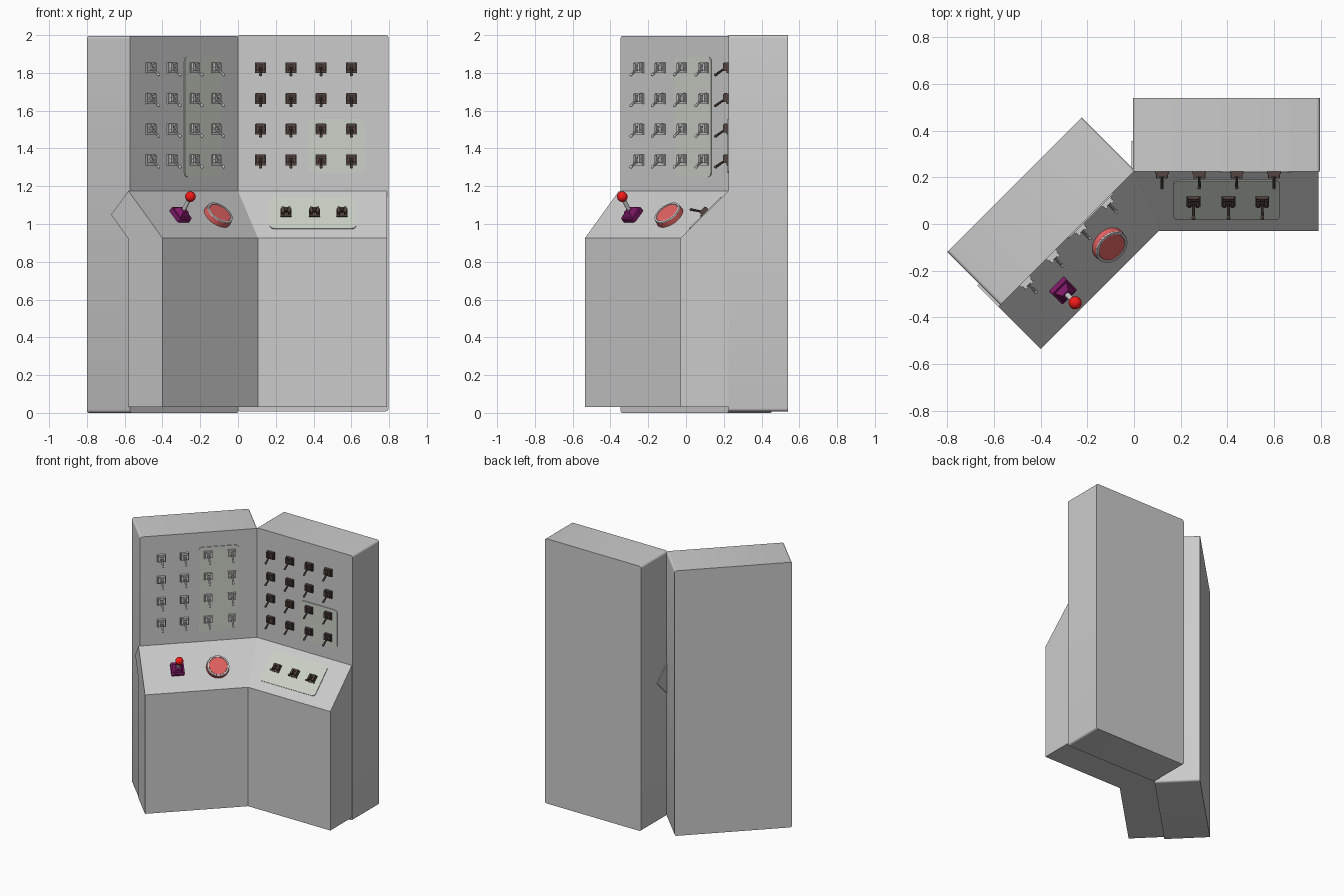
import bpy, bmesh, math
from mathutils import Matrix, Vector

if "Cube" in bpy.data.objects:
    bpy.data.objects.remove(bpy.data.objects["Cube"])

T = lambda x, y, z: Matrix.Translation((x, y, z))
RX = lambda a: Matrix.Rotation(a, 4, 'X')

# Unit frames: origin on the inner top-view corner of the cabinet front
RIGHT = T(0, 0.225, 0)
LEFT = T(0, 0.225, 0) @ Matrix.Rotation(math.radians(45), 4, 'Z')
SLOPE = math.atan2(0.25, 0.255)


def wall(unit, u, z):
    return unit @ T(u, 0, z) @ RX(math.pi / 2)


def desk(unit, u, s):
    return unit @ T(u, 0, 1.175) @ RX(SLOPE) @ T(0, -s, 0)


def material(name, rgb):
    m = bpy.data.materials.new(name)
    m.diffuse_color = (*rgb, 1)
    m.use_nodes = True
    m.node_tree.nodes["Principled BSDF"].inputs["Base Color"].default_value = m.diffuse_color
    return m


PANEL = material("pale_panel", (0.60, 0.64, 0.57))
METAL = material("light_metal", (0.72, 0.72, 0.72))
BROWN = material("dark_brown", (0.09, 0.06, 0.05))
PURPLE = material("purple", (0.22, 0.01, 0.14))
RED = material("red", (0.9, 0.01, 0.01))
ROSE = material("button_red", (0.75, 0.12, 0.12))


def box(bm, c, size, axis=None, r=0.0):
    """Box, optionally rounding the four edges that run along one axis."""
    vs = bmesh.ops.create_cube(bm, size=1, matrix=T(*c) @ Matrix.Diagonal((*size, 1)))['verts']
    if axis is not None:
        es = {e for v in vs for e in v.link_edges
              if abs((e.verts[0].co - e.verts[1].co)[axis]) > 1e-5}
        bmesh.ops.bevel(bm, geom=list(es), offset=r, segments=4, profile=0.5, affect='EDGES')


def rod(bm, a, b, r1, r2, n=16):
    a, b = Vector(a), Vector(b)
    rot = (b - a).to_track_quat('Z', 'Y').to_matrix().to_4x4()
    bmesh.ops.create_cone(bm, cap_ends=True, segments=n, radius1=r1, radius2=r2,
                          depth=(b - a).length, matrix=T(*((a + b) / 2)) @ rot)


def ball(bm, c, r, u=20, v=12):
    bmesh.ops.create_uvsphere(bm, u_segments=u, v_segments=v, radius=r, matrix=T(*c))


def mesh(name, build, mat=None):
    bm = bmesh.new()
    build(bm)
    bmesh.ops.recalc_face_normals(bm, faces=bm.faces)
    me = bpy.data.meshes.new(name)
    bm.to_mesh(me)
    bm.free()
    if mat:
        me.materials.append(mat)
    me.shade_smooth()
    me.set_sharp_from_angle(angle=math.radians(35))
    return me


def place(name, me, matrix):
    ob = bpy.data.objects.new(name, me)
    ob.matrix_world = matrix
    bpy.context.collection.objects.link(ob)
    return ob


def add(name, matrix, build, mat=None):
    return place(name, mesh(name, build, mat), matrix)


# Tall cabinets
def cabinet(x0, x1, depth, z0, z1):
    return lambda bm: box(bm, ((x0 + x1) / 2, depth / 2, (z0 + z1) / 2),
                          (x1 - x0, depth, z1 - z0), 1, 0.016)


add("right_cabinet", RIGHT, cabinet(-0.005, 0.797, 0.315, 0.008, 2.0))
add("left_cabinet", LEFT, cabinet(-0.81, 0.005, 0.322, 0.0, 1.995))


# Sloping desks: one profile, mitred where the two units meet
PROFILE = [(-0.255, 0.03), (-0.255, 0.925), (0, 1.175), (0.13, 1.05), (0.005, 0.925), (0.005, 0.03)]


def desk_body(outer, inner, mitre):
    def build(bm):
        a = [bm.verts.new((outer, y, z)) for y, z in PROFILE]
        b = [bm.verts.new((mitre if y < -0.1 else inner, y, z)) for y, z in PROFILE]
        n = len(a)
        bm.faces.new(a)
        bm.faces.new(b[::-1])
        for i in range(n):
            j = (i + 1) % n
            bm.faces.new((a[i], a[j], b[j], b[i]))
    return build


add("right_desk", RIGHT, desk_body(0.79, -0.01, 0.1056))
add("left_desk", LEFT, desk_body(-0.82, 0.0, -0.1056))


# Thin rounded backing panels
def panel(w, h):
    return lambda bm: box(bm, (0, 0, 0.001), (w, h, 0.008), 2, 0.022)


add("right_wall_panel", wall(RIGHT, 0.52, 1.413), panel(0.30, 0.285), PANEL)
add("left_wall_panel", wall(LEFT, -0.265, 1.567), panel(0.275, 0.635), PANEL)
add("desk_panel", desk(RIGHT, 0.397, 0.17), panel(0.455, 0.235), PANEL)


# Toggle switch: back plate, two cheeks, cross pin and drooping lever
def switch(bm):
    box(bm, (0, 0.002, 0.005), (0.058, 0.056, 0.012))
    for s in (-1, 1):
        box(bm, (s * 0.017, 0.006, 0.018), (0.014, 0.042, 0.022))
    box(bm, (0, 0.024, 0.016), (0.048, 0.014, 0.014))
    rod(bm, (-0.026, 0.004, 0.02), (0.026, 0.004, 0.02), 0.006, 0.006, 10)
    rod(bm, (0, 0.004, 0.012), (0, -0.034, 0.066), 0.005, 0.007, 10)
    ball(bm, (0, -0.035, 0.068), 0.0085, 10, 6)


light = mesh("light_switch", switch, METAL)
dark = mesh("dark_switch", switch, BROWN)
for z in (1.825, 1.662, 1.5, 1.337):
    for u in (-0.662, -0.502, -0.337, -0.175):
        place("left_wall_switch", light, wall(LEFT, u, z))
    for u in (0.12, 0.28, 0.44, 0.60):
        place("right_wall_switch", dark, wall(RIGHT, u, z))
for u in (0.255, 0.405, 0.55):
    place("desk_switch", dark, desk(RIGHT, u, 0.175))

# Joystick
JOY = desk(LEFT, -0.576, 0.192)


def joy_base(bm):
    box(bm, (0, 0, 0.012), (0.09, 0.09, 0.028), 2, 0.008)
    r = math.radians(45)
    bmesh.ops.create_cone(bm, cap_ends=True, segments=4, radius1=0.05, radius2=0.026, depth=0.026,
                          matrix=T(0, 0, 0.038) @ Matrix.Rotation(r, 4, 'Z'))


add("joystick_base", JOY, joy_base, PURPLE)
add("joystick_shaft", JOY, lambda bm: rod(bm, (0, 0, 0.04), (0, 0.012, 0.125), 0.011, 0.011))
add("joystick_knob", JOY, lambda bm: ball(bm, (0, 0.014, 0.132), 0.028), RED)

# Big push button with a pale rim
BTN = desk(LEFT, -0.297, 0.197)
add("button_body", BTN, lambda bm: rod(bm, (0, 0, -0.005), (0, 0, 0.028), 0.079, 0.077, 40), ROSE)


def rim(bm):
    rings = [[bm.verts.new((r * math.cos(2 * math.pi * i / 40), r * math.sin(2 * math.pi * i / 40), z))
              for i in range(40)]
             for r, z in ((0.077, 0.026), (0.075, 0.034), (0.065, 0.034), (0.063, 0.026))]
    for k in range(4):
        p, q = rings[k], rings[(k + 1) % 4]
        for i in range(40):
            j = (i + 1) % 40
            bm.faces.new((p[i], p[j], q[j], q[i]))


add("button_rim", BTN, rim, METAL)
add("button_cap", BTN, lambda bm: rod(bm, (0, 0, 0.02), (0, 0, 0.032), 0.064, 0.063, 40), ROSE)
